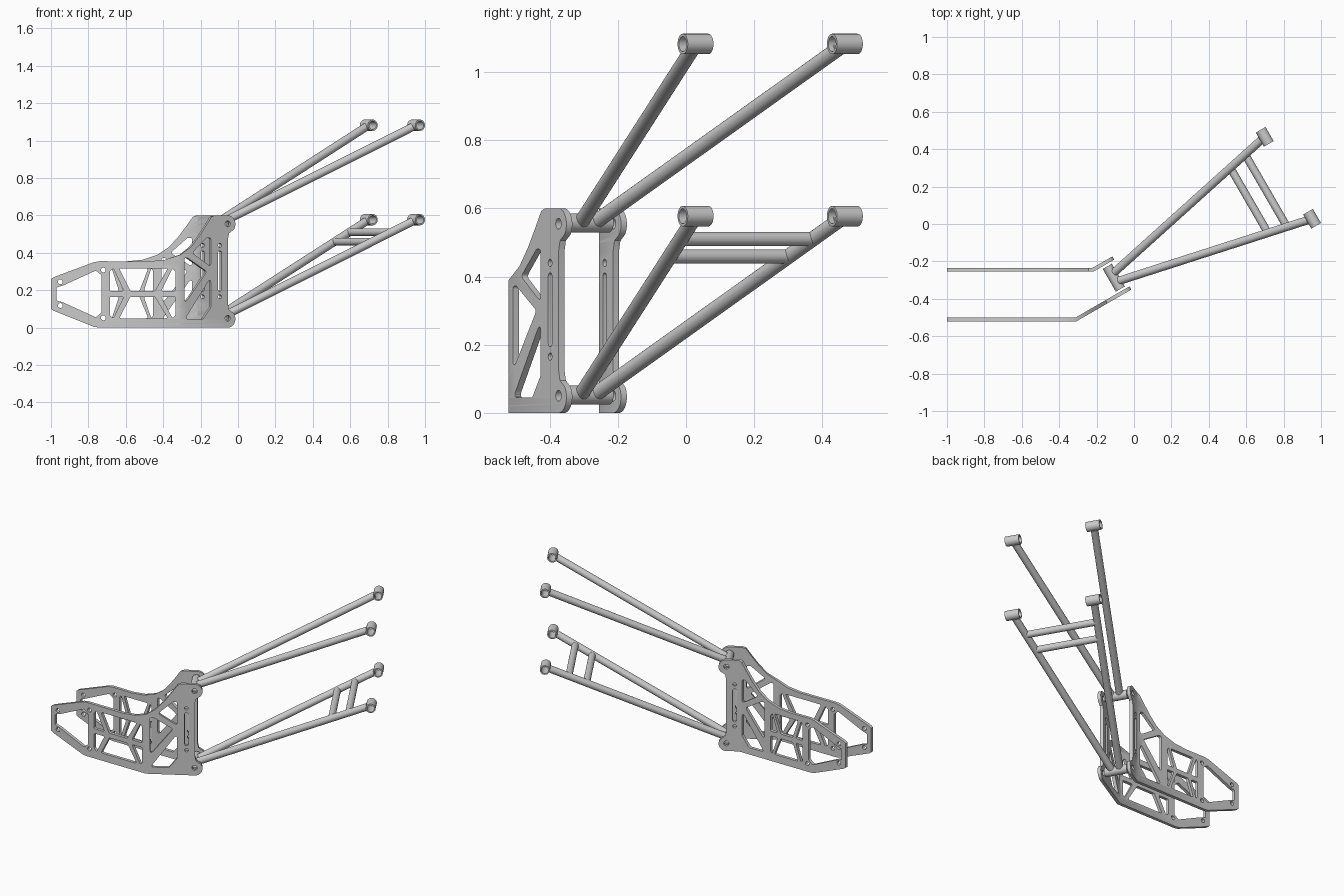
import bpy, bmesh
from math import sin, cos, tan, pi, radians
from mathutils import Vector

if "Cube" in bpy.data.objects:
    bpy.data.objects.remove(bpy.data.objects["Cube"])

ANG = radians(30)
AXIS = Vector((-sin(ANG), cos(ANG), 0))      # direction of all pivot axes


def finish(name, bm):
    bmesh.ops.recalc_face_normals(bm, faces=bm.faces[:])
    me = bpy.data.meshes.new(name)
    bm.to_mesh(me)
    bm.free()
    ob = bpy.data.objects.new(name, me)
    bpy.context.collection.objects.link(ob)
    bpy.context.view_layer.objects.active = ob
    ob.select_set(True)
    bpy.ops.object.shade_smooth_by_angle(angle=radians(30))
    ob.select_set(False)
    return ob


def lathe(name, a, b, r, inner=0, n=32):
    """Rod between two points, or an open tube when inner > 0."""
    a, b = Vector(a), Vector(b)
    q = (b - a).to_track_quat('Z', 'Y')
    bm = bmesh.new()

    def ring(p, rad):
        return [bm.verts.new(p + q @ Vector((rad * cos(2 * pi * i / n), rad * sin(2 * pi * i / n), 0)))
                for i in range(n)]

    rings = [ring(a, r), ring(b, r)]
    if inner:
        rings += [ring(b, inner), ring(a, inner)]
        pairs = [(0, 1), (1, 2), (2, 3), (3, 0)]
    else:
        pairs = [(0, 1)]
        bm.faces.new(rings[0])
        bm.faces.new(rings[1])
    for i, j in pairs:
        for k in range(n):
            m = (k + 1) % n
            bm.faces.new((rings[i][k], rings[i][m], rings[j][m], rings[j][k]))
    return finish(name, bm)


def arc(x, z, r, a0=0, a1=360, n=20):
    full = a1 - a0 == 360
    return [(x + r * cos(radians(a0 + (a1 - a0) * i / n)), z + r * sin(radians(a0 + (a1 - a0) * i / n)))
            for i in range(n if full else n + 1)]


def rounded(pts, r=0.012, n=5):
    """Polygon with rounded corners."""
    out = []
    for i, p in enumerate(pts):
        p = Vector(p)
        u, v = Vector(pts[i - 1]) - p, Vector(pts[(i + 1) % len(pts)]) - p
        half = u.angle(v) / 2
        d = min(r / tan(half), 0.45 * u.length, 0.45 * v.length)
        s, e = p + u.normalized() * d, p + v.normalized() * d
        for k in range(n + 1):
            t = k / n
            out.append(tuple(s * (1 - t) ** 2 + p * 2 * t * (1 - t) + e * t * t))
    return out


def plate(name, y0, bend, d, thick=0.02):
    """Flat cut-out plate, folded 30 degrees at x = bend; d shifts the folded end."""
    # outline with two pivot lobes and a swept top edge
    sweep = [(-.155, .545), (-.2, .485), (-.25, .43), (-.31, .39), (-.39, .363), (-.48, .354)]
    outline = [(-1, .26), (-1, .1), (-.985, .09), (-.77, .004), (-.74, 0)]
    outline += arc(-.021 + d, .047, .047, -90, 40) + [(-.012 + d, .095), (-.02 + d, .125)]
    outline += [(-.02 + d, .475), (-.012 + d, .505)] + arc(-.021 + d, .553, .047, -40, 90)
    outline += [(-.1 + d, .6), (-.122 + d, .592)] + [(x + d, z) for x, z in sweep]
    outline += [(-.74, .355), (-.77, .35), (-.985, .27)]
    loops = [outline]
    # nose window and bolt holes
    loops.append(rounded([(-.97, .145), (-.935, .135), (-.76, .055), (-.73, .08),
                          (-.73, .28), (-.76, .305), (-.935, .225), (-.97, .215)]))
    loops += [arc(x, z, .013) for x, z in ((-.95, .245), (-.95, .118), (-.72, .308), (-.72, .052))]
    # truss windows, mirrored about z = 0.18
    fit = lambda x: -.69 + (x + .69) * (.36 + d) / .36
    for win in ([(-.635, .317), (-.375, .317), (-.445, .196), (-.575, .196)],
                [(-.685, .3), (-.667, .317), (-.61, .196), (-.685, .196)],
                [(-.335, .3), (-.35, .317), (-.41, .196), (-.335, .196)]):
        for s in (1, -1):
            loops.append(rounded([(fit(x), .18 + s * (z - .18) * (1 if s > 0 else .95)) for x, z in win], .008))
    # triangular windows near the fold
    for win in ([(-.24, .4), (-.15, .48), (-.125, .48), (-.125, .325)],
                [(-.288, .125), (-.288, .372), (-.268, .372), (-.15, .3)],
                [(-.285, .045), (-.175, .045), (-.125, .11), (-.125, .27)]):
        loops.append(rounded([(x + d, z) for x, z in win]))
    # slot, small holes and pivot holes
    x = -.07 + d
    loops.append(arc(x, .4, .011, 0, 180, 10) + arc(x, .205, .011, 180, 360 - 1e-3, 10))
    loops += [arc(x, z, .011) for z in (.44, .165)]
    loops += [arc(-.021 + d, z, .016) for z in (.05, .555)]

    cu = bpy.data.curves.new(name + "_profile", 'CURVE')
    cu.dimensions, cu.fill_mode, cu.extrude = '2D', 'BOTH', thick / 2
    for pts in loops:
        sp = cu.splines.new('POLY')
        sp.points.add(len(pts) - 1)
        for p, (px, pz) in zip(sp.points, pts):
            p.co = (px, pz, 0, 1)
        sp.use_cyclic_u = True
    tmp = bpy.data.objects.new(name + "_profile", cu)
    bpy.context.collection.objects.link(tmp)
    bpy.context.view_layer.update()
    me = bpy.data.meshes.new_from_object(tmp.evaluated_get(bpy.context.evaluated_depsgraph_get()))
    bpy.data.objects.remove(tmp)
    bm = bmesh.new()
    bm.from_mesh(me)
    bpy.data.meshes.remove(me)
    bmesh.ops.remove_doubles(bm, verts=bm.verts[:], dist=1e-5)
    bmesh.ops.bisect_plane(bm, geom=bm.verts[:] + bm.edges[:] + bm.faces[:], dist=1e-5,
                           plane_co=(bend, 0, 0), plane_no=(1, 0, 0))
    # stand the plate up and fold it
    for v in bm.verts:
        s, z, t = v.co
        if abs(s - bend) < 1e-4:
            v.co = (bend - t * tan(ANG / 2), y0 + t, z)
        elif s > bend:
            v.co = (bend + (s - bend) * cos(ANG) - t * sin(ANG),
                    y0 + (s - bend) * sin(ANG) + t * cos(ANG), z)
        else:
            v.co = (s, y0 + t, z)
    return finish(name, bm)


plate("front_plate", -.51, -.31, 0)
plate("rear_plate", -.245, -.22, -.12)

# two swing arms: pivot tube, two rods and end bushings
for level, dz in (("lower", 0), ("upper", .505)):
    c = Vector((-.108, -.287, .052 + dz))
    lathe(level + "_pivot_tube", c - AXIS * .07, c + AXIS * .07, .028, .016)
    arms = []
    for side, off, end in (("front", -.025, (.952, .028)), ("rear", .02, (.699, .466))):
        a, e = c + AXIS * off, Vector((*end, .577 + dz))
        u = (e - a).normalized()
        arms.append((a, e))
        lathe(f"{level}_{side}_rod", a + u * .02, e - u * .024, .022)
        lathe(f"{level}_{side}_bushing", e - AXIS * .0435, e + AXIS * .0435, .03, .022)
    # cross braces on the lower arm only
    if level == "lower":
        for i, t in enumerate((.775, .872)):
            p, q = [a.lerp(e, t) for a, e in arms]
            lathe(f"cross_brace_{i + 1}", p, q, .021)
